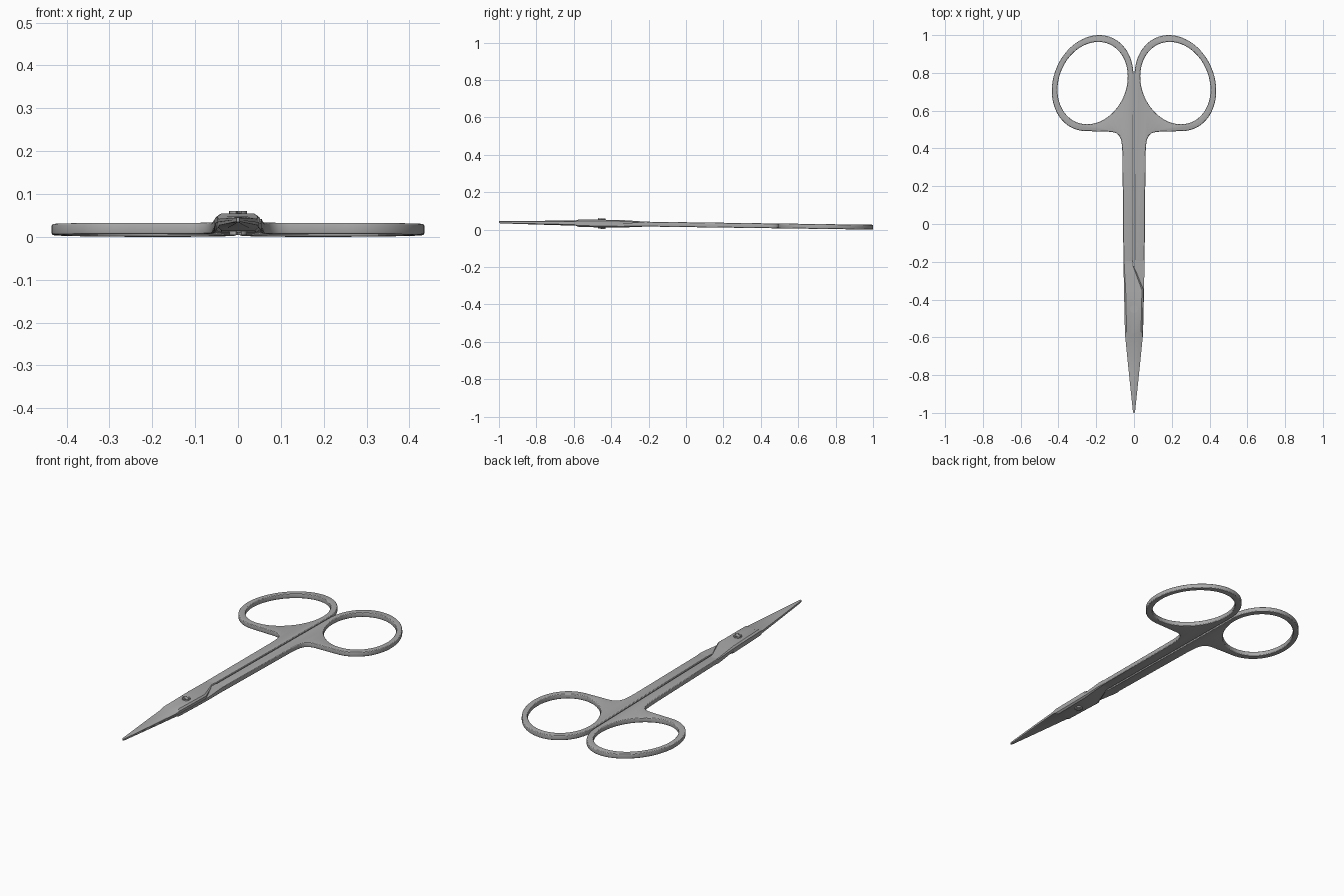
import bpy, bmesh, math
from mathutils import Matrix

if "Cube" in bpy.data.objects:
    bpy.data.objects.remove(bpy.data.objects["Cube"])

steel = bpy.data.materials.new("steel_grey")
steel.diffuse_color = (0.4, 0.4, 0.4, 1)
steel.use_nodes = True
steel.node_tree.nodes["Principled BSDF"].inputs["Base Color"].default_value = steel.diffuse_color


def oval(rx, ry, t):
    # slightly slanted finger-ring oval on the left side
    return (-(0.219 + rx * math.cos(t + 0.16)), 0.746 + ry * math.sin(t))


def tilt(bm):
    # the whole tool rises gently from the rings towards the tip
    for v in bm.verts:
        v.co.z += 0.028 - 0.0135 * v.co.y


def finish(name, bm):
    me = bpy.data.meshes.new(name)
    bmesh.ops.recalc_face_normals(bm, faces=bm.faces)
    tilt(bm)
    bm.to_mesh(me)
    bm.free()
    me.materials.clear()
    me.materials.append(steel)
    ob = bpy.data.objects.new(name, me)
    bpy.context.collection.objects.link(ob)
    bpy.ops.object.select_all(action='DESELECT')
    ob.select_set(True)
    bpy.context.view_layer.objects.active = ob
    bpy.ops.object.shade_smooth_by_angle(angle=math.radians(28))
    return ob


def handle_mesh():
    # ring, web and shank as one filled, rounded outline
    n = 72
    t0, t1 = math.pi - 0.16, -math.pi / 2
    outer = [(-0.003, -0.2)]
    outer += [oval(0.216, 0.254, t0 + (t1 - t0) * i / n) for i in range(n + 1)]
    outer += [(-0.12, 0.488), (-0.095, 0.482), (-0.078, 0.467), (-0.068, 0.445),
              (-0.063, 0.41), (-0.061, 0.36), (-0.056, -0.2)]
    hole = [oval(0.186, 0.218, 2 * math.pi * i / n) for i in range(n)]
    cu = bpy.data.curves.new("handle_outline", 'CURVE')
    cu.dimensions = '2D'
    cu.fill_mode = 'BOTH'
    depth = 0.005
    cu.extrude = 0.013 - depth
    cu.bevel_depth = depth
    cu.bevel_resolution = 2
    cu.offset = -depth
    for pts in (outer, hole):
        sp = cu.splines.new('POLY')
        sp.points.add(len(pts) - 1)
        for p, (x, y) in zip(sp.points, pts):
            p.co = (x, y, 0, 1)
        sp.use_cyclic_u = True
    ob = bpy.data.objects.new("handle_outline", cu)
    bpy.context.collection.objects.link(ob)
    bpy.context.view_layer.update()
    dg = bpy.context.evaluated_depsgraph_get()
    me = bpy.data.meshes.new_from_object(ob.evaluated_get(dg))
    bpy.data.objects.remove(ob)
    return me


def add_blade(bm):
    # crossing, pivot block and blade: y, left, right, bottom, top,
    # chamfer width, chamfer drop, arc bend
    stations = [
        (-0.19, -0.056, -0.003, -0.0128, 0.0128, 0.004, 0.004, 0),
        (-0.22, -0.0555, -0.002, -0.0128, 0.0135, 0.004, 0.004, 0),
        (-0.35, -0.053, 0.051, 0, 0.0205, 0.009, 0.007, 0),
        (-0.56, -0.048, 0.046, 0, 0.0205, 0.009, 0.008, 8),
        (-0.585, -0.046, 0.044, 0, 0.0135, 0.020, 0.006, 8),
        (-0.80, -0.026, 0.025, 0, 0.010, 0.013, 0.004, 0),
        (-0.99, -0.006, 0.006, 0, 0.0065, 0.003, 0.002, 0),
        (-1.0, -0.003, 0.003, 0, 0.005, 0.001, 0.001, 0),
    ]
    rings = []
    for y, l, r, b, t, c, d, k in stations:
        m = (l + r) / 2
        sec = [(l, b), (r, b), (r, t - d), (r - c, t), (m, t), (l + c, t), (l, t - d)]
        rings.append([bm.verts.new((x, y - k * (x - m) ** 2, z)) for x, z in sec])
    for a, b in zip(rings, rings[1:]):
        for i in range(len(a)):
            j = (i + 1) % len(a)
            bm.faces.new((a[i], a[j], b[j], b[i]))
    bm.faces.new(rings[0])
    bm.faces.new(rings[-1])


# two identical halves, the lower one turned half round the long axis
handle = handle_mesh()
for name, turn in (("upper_half", 0), ("lower_half", math.pi)):
    bm = bmesh.new()
    bm.from_mesh(handle)
    bmesh.ops.remove_doubles(bm, verts=bm.verts, dist=0.00005)
    add_blade(bm)
    bmesh.ops.transform(bm, matrix=Matrix.Rotation(turn, 4, 'Y'), verts=bm.verts)
    finish(name, bm)
bpy.data.meshes.remove(handle)


def prism(bm, pts, z0, z1):
    lo = [bm.verts.new((x, y - 0.45, z0)) for x, y in pts]
    hi = [bm.verts.new((x, y - 0.45, z1)) for x, y in pts]
    bm.faces.new(lo)
    bm.faces.new(hi)
    for i in range(len(pts)):
        j = (i + 1) % len(pts)
        bm.faces.new((lo[i], lo[j], hi[j], hi[i]))


# pivot screw: through pin plus a head with four notches on each side
bm = bmesh.new()
N = 32
pin, head = [], []
for i in range(N):
    a = 2 * math.pi * i / N
    r = 0.010 if i % 8 in (0, 1) else 0.021
    pin.append((0.020 * math.cos(a), 0.020 * math.sin(a)))
    head.append((r * math.cos(a), r * math.sin(a)))
prism(bm, pin, -0.023, 0.023)
prism(bm, head, 0.018, 0.028)
prism(bm, head, -0.028, -0.018)
finish("pivot_screw", bm)

# rest the model on the ground
bpy.context.view_layer.update()
obs = [o for o in bpy.context.scene.objects if o.type == 'MESH']
low = min(v.co.z for o in obs for v in o.data.vertices)
for o in obs:
    o.data.transform(Matrix.Translation((0, 0, -low)))
